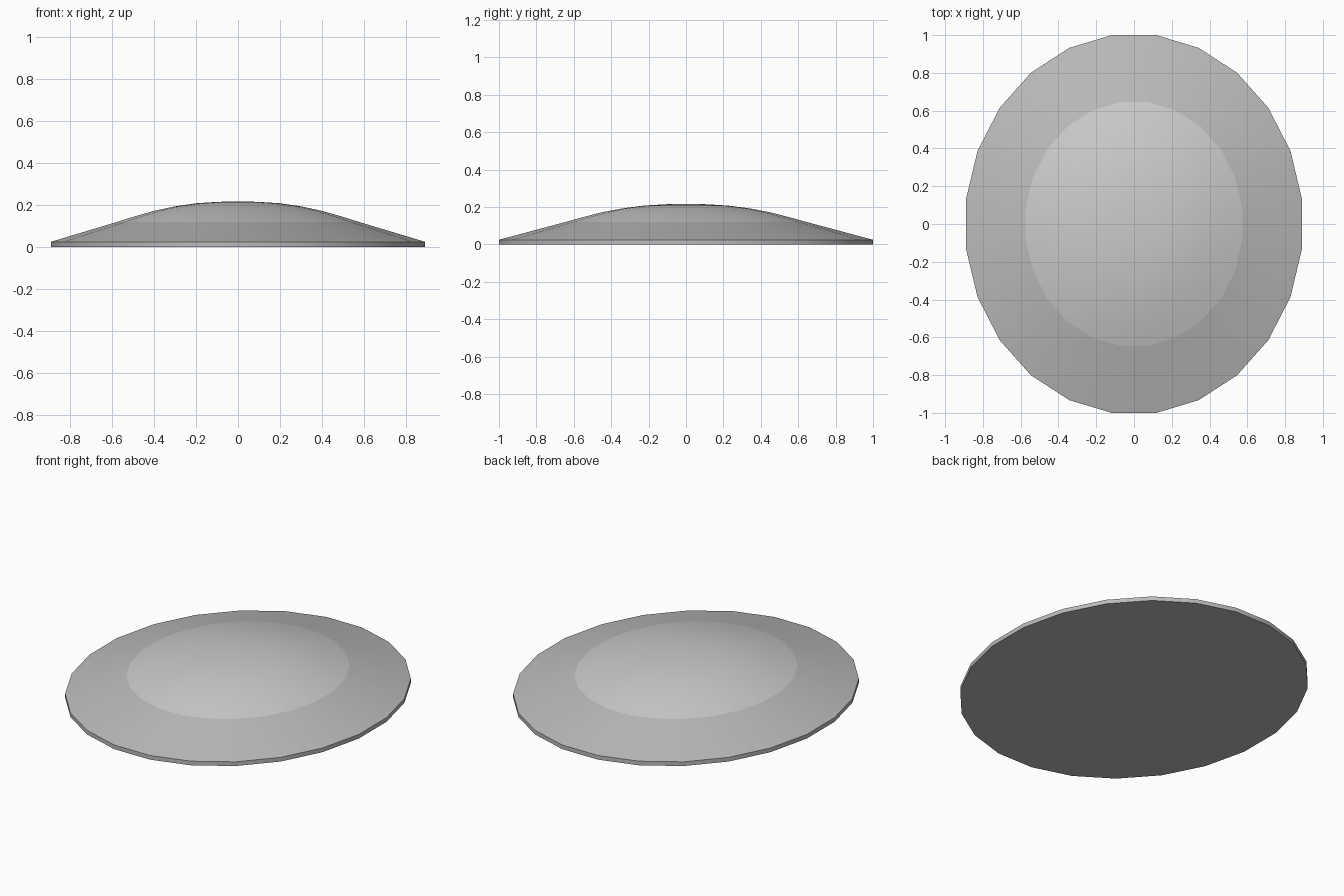
import bpy, bmesh, math

if "Cube" in bpy.data.objects:
    bpy.data.objects.remove(bpy.data.objects["Cube"])

SIDES = 24
RX, RY = 0.897, 1.009   # corner radii of the oval


def lathe(name, profile, grey, bottom=False):
    """Oval lathe from (radius fraction, z) points; radius 0 closes to a tip."""
    bm = bmesh.new()
    rings = []
    for r, z in profile:
        if r == 0:
            rings.append([bm.verts.new((0, 0, z))] * SIDES)
            continue
        ring = []
        for i in range(SIDES):
            a = 2 * math.pi * (i + 0.5) / SIDES
            ring.append(bm.verts.new((RX * r * math.cos(a), RY * r * math.sin(a), z)))
        rings.append(ring)
    for lo, hi in zip(rings, rings[1:]):
        for i in range(SIDES):
            j = (i + 1) % SIDES
            if hi[i] is hi[j]:
                bm.faces.new((lo[i], lo[j], hi[i]))
            else:
                bm.faces.new((lo[i], lo[j], hi[j], hi[i]))
    if bottom:
        bm.faces.new(rings[0][::-1])
    mesh = bpy.data.meshes.new(name)
    bm.to_mesh(mesh)
    bm.free()
    obj = bpy.data.objects.new(name, mesh)
    bpy.context.collection.objects.link(obj)
    mat = bpy.data.materials.new(name + "_grey")
    mat.diffuse_color = (grey, grey, grey, 1)
    mat.use_nodes = True
    mat.node_tree.nodes["Principled BSDF"].inputs["Base Color"].default_value = mat.diffuse_color
    mesh.materials.append(mat)
    bpy.ops.object.select_all(action='DESELECT')
    obj.select_set(True)
    bpy.context.view_layer.objects.active = obj
    bpy.ops.object.shade_smooth_by_angle(angle=math.radians(30))
    return obj


# Sloped skirt with a thin vertical edge and a flat underside
lathe("base_rim", [(1, 0), (1, 0.025), (0.645, 0.12)], 0.5, bottom=True)

# Rounded lens on top
lathe("dome", [(0.645, 0.12), (0.56, 0.144), (0.45, 0.172), (0.34, 0.193),
               (0.225, 0.208), (0.11, 0.215), (0, 0.217)], 0.75)
